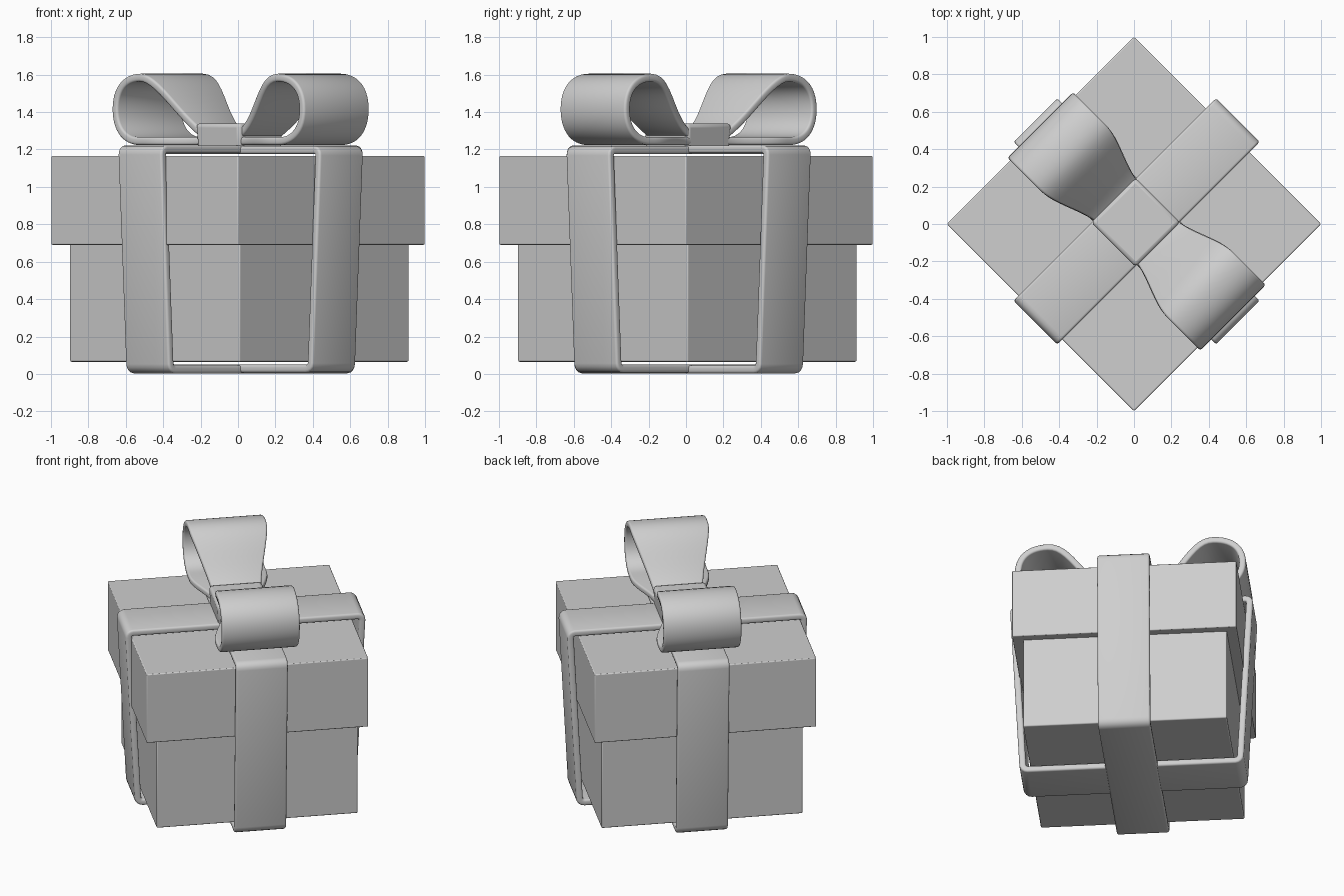
import bpy
import math
from mathutils import Vector
from mathutils.geometry import interpolate_bezier

if "Cube" in bpy.data.objects:
    bpy.data.objects.remove(bpy.data.objects["Cube"], do_unlink=True)

TURN = math.radians(45)      # the whole gift stands corner-forward
RIBBON_HALF = 0.165
THICK = 0.042

grey = bpy.data.materials.new("plain_grey")
grey.use_nodes = True
grey.diffuse_color = (0.62, 0.62, 0.62, 1)
grey.node_tree.nodes["Principled BSDF"].inputs["Base Color"].default_value = (0.62, 0.62, 0.62, 1)


def add_object(name, verts, faces, shift, bevel, thickness=0, turn=TURN):
    """Make a mesh in the turned frame, shifted along the lengthwise ribbon."""
    mesh = bpy.data.meshes.new(name)
    mesh.from_pydata(verts, [], faces)
    mesh.materials.append(grey)
    obj = bpy.data.objects.new(name, mesh)
    bpy.context.collection.objects.link(obj)
    obj.rotation_euler.z = turn
    obj.location = (shift * math.cos(TURN), shift * math.sin(TURN), 0)
    if thickness:
        solid = obj.modifiers.new("thickness", 'SOLIDIFY')
        solid.thickness = thickness
        solid.offset = -1
        solid.use_even_offset = True
    soft = obj.modifiers.new("soft_edges", 'BEVEL')
    soft.width = bevel
    soft.segments = 3
    soft.limit_method = 'ANGLE'
    soft.angle_limit = math.radians(50)
    bpy.ops.object.select_all(action='DESELECT')
    obj.select_set(True)
    bpy.context.view_layer.objects.active = obj
    bpy.ops.object.shade_smooth_by_angle(angle=math.radians(40))
    return obj


def box(name, half, low, high, shift, bevel, top_half=None):
    top_half = top_half or half
    corners = [(-1, -1), (1, -1), (1, 1), (-1, 1)]
    verts = [(x * h, y * h, z) for h, z in ((half, low), (top_half, high)) for x, y in corners]
    faces = [(3, 2, 1, 0), (4, 5, 6, 7)]
    faces += [(i, (i + 1) % 4, (i + 1) % 4 + 4, i + 4) for i in range(4)]
    return add_object(name, verts, faces, shift, bevel)


def strip(name, path, half_width, closed, shift, turn):
    """Sweep a flat band along a counter-clockwise path in the x-z plane."""
    verts, faces = [], []
    for x, z in path:
        w = half_width(abs(x))
        verts += [(x, -w, z), (x, w, z)]
    n = len(path)
    for i in range(n if closed else n - 1):
        a, b = 2 * i, 2 * ((i + 1) % n)
        faces.append((a, a + 1, b + 1, b))
    return add_object(name, verts, faces, shift, 0.013, THICK, turn)


def rounded(corners, radius, steps=5):
    """Replace every corner of a polygon by a small curve."""
    path = []
    for i, c in enumerate(corners):
        c = Vector(c)
        a = c + (Vector(corners[i - 1]) - c).normalized() * radius
        b = c + (Vector(corners[(i + 1) % len(corners)]) - c).normalized() * radius
        path += [tuple(p) for p in interpolate_bezier(a, a.lerp(c, 0.55), b.lerp(c, 0.55), b, steps)]
    return path


# Box and lid
box("gift_box", 0.642, 0.065, 0.75, 0.01, 0.008)
box("gift_lid", 0.707, 0.69, 1.165, 0.0, 0.006)

# Two ribbons wrapped around, tapering towards the ground
for name, turn, grow in (("ribbon_lengthwise", TURN, 0.0),
                         ("ribbon_crosswise", TURN + math.pi / 2, -0.004)):
    bottom, top = 0.003 - grow, 1.222 + grow
    ring = [(-0.705, bottom), (0.705, bottom), (0.768, top), (-0.768, top)]
    strip(name, rounded(ring, 0.05), lambda x: RIBBON_HALF, True, 0.02, turn)


# Bow loops, pinched where they meet the knot
def bow_width(x):
    t = min(max((x - 0.12) / 0.36, 0), 1)
    return 0.155 + 0.093 * t * t * (3 - 2 * t)


curves = [
    ((0.06, 1.224), (0.2, 1.224), (0.4, 1.224), (0.53, 1.224)),
    ((0.53, 1.224), (0.65, 1.224), (0.728, 1.3), (0.728, 1.415)),
    ((0.728, 1.415), (0.728, 1.53), (0.65, 1.605), (0.52, 1.605)),
    ((0.52, 1.605), (0.36, 1.605), (0.28, 1.36), (0.09, 1.28)),
]
loop = []
for curve in curves:
    points = interpolate_bezier(*[Vector(p) for p in curve], 14)
    loop += [tuple(p) for p in points[(1 if loop else 0):]]
for name, side in (("bow_loop_back", 1), ("bow_loop_front", -1)):
    strip(name, loop, bow_width, False, 0.02, TURN + side * math.pi / 2)

# Knot
box("bow_knot", 0.162, 1.2, 1.34, 0.012, 0.022, 0.17)
